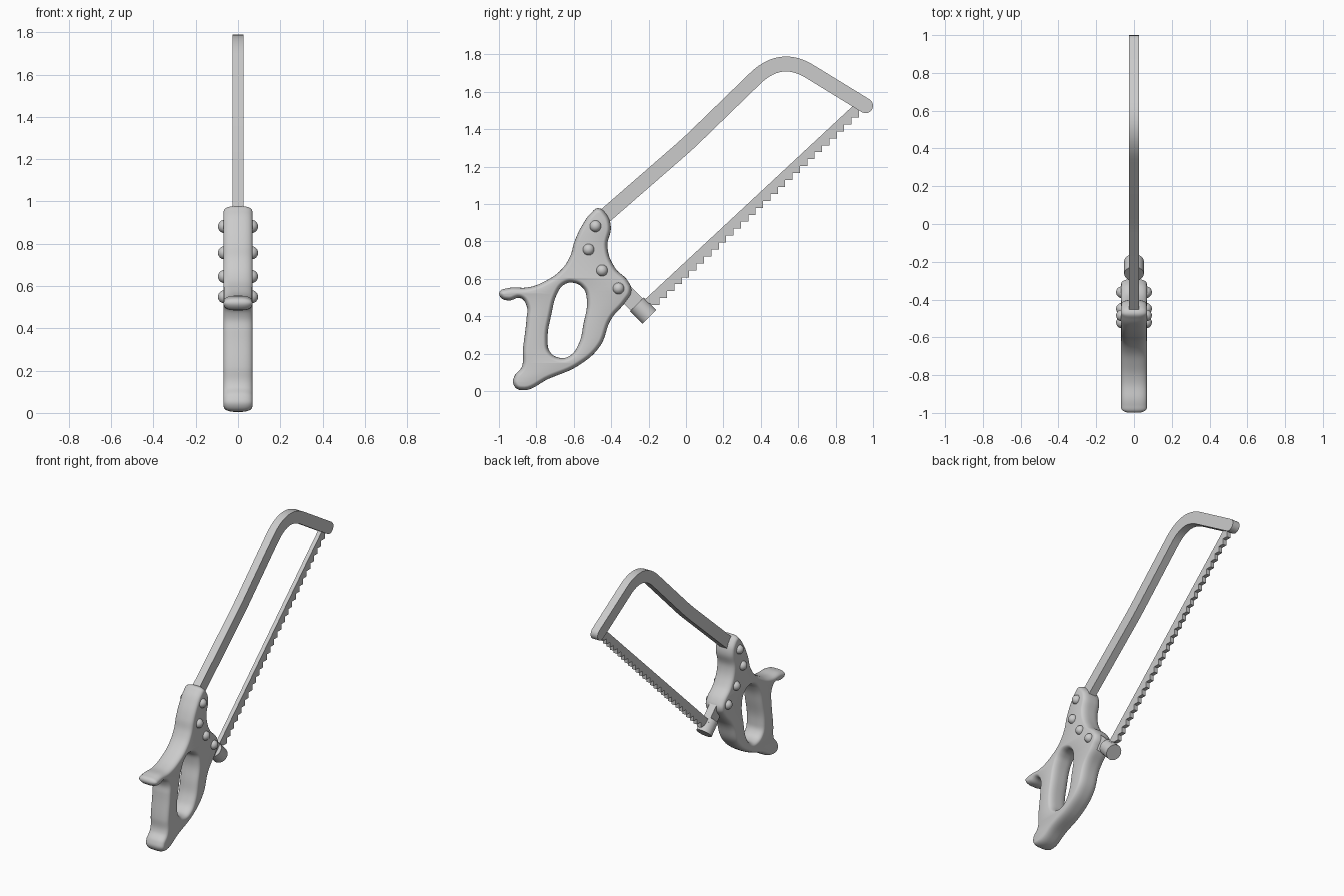
import bpy, bmesh, math
from mathutils import Matrix, Vector

if "Cube" in bpy.data.objects:
    bpy.data.objects.remove(bpy.data.objects["Cube"])

# maps a drawing in (y, z) with depth in x to world space
SIDE = Matrix(((0, 0, 1, 0), (1, 0, 0, 0), (0, 1, 0, 0), (0, 0, 0, 1)))


def finish(name, bm, angle=35):
    bmesh.ops.recalc_face_normals(bm, faces=bm.faces)
    me = bpy.data.meshes.new(name)
    bm.to_mesh(me)
    bm.free()
    ob = bpy.data.objects.new(name, me)
    bpy.context.collection.objects.link(ob)
    bpy.ops.object.select_all(action='DESELECT')
    ob.select_set(True)
    bpy.context.view_layer.objects.active = ob
    bpy.ops.object.shade_smooth_by_angle(angle=math.radians(angle))
    return ob


def prism(name, outline, half):
    """Extrude a (y, z) outline to x = -half..half."""
    bm = bmesh.new()
    face = bm.faces.new([bm.verts.new((-half, y, z)) for y, z in outline])
    out = bmesh.ops.extrude_face_region(bm, geom=[face])
    bmesh.ops.translate(bm, vec=(2 * half, 0, 0),
                        verts=[v for v in out['geom'] if isinstance(v, bmesh.types.BMVert)])
    return finish(name, bm)


def ribbon(path, width, round_end=False):
    """Outline of constant half width around a path."""
    pts = [Vector(p) for p in path]
    left, right = [], []
    for i, p in enumerate(pts):
        d = (pts[min(i + 1, len(pts) - 1)] - pts[max(i - 1, 0)]).normalized()
        n = Vector((-d.y, d.x)) * width
        left.append(p + n)
        right.append(p - n)
    cap = []
    if round_end:
        for k in range(1, 8):
            a = math.pi * k / 8
            cap.append(pts[-1] + n * math.cos(a) + d * width * math.sin(a))
    return left + cap + right[::-1]


# Handle: smooth closed outline with a grip hole and rounded edges
outer = [(-.47, .978), (-.425, .945), (-.402, .88), (-.42, .77), (-.38, .66), (-.31, .588),
         (-.292, .535), (-.325, .475), (-.40, .385), (-.46, .24), (-.57, .14), (-.73, .068),
         (-.885, .006), (-.922, .035), (-.917, .08), (-.878, .13), (-.872, .22), (-.853, .385),
         (-.852, .455), (-.885, .497), (-.945, .485), (-.988, .498), (-.997, .53), (-.955, .55),
         (-.837, .556), (-.74, .595), (-.666, .65), (-.62, .72), (-.596, .80), (-.553, .89),
         (-.505, .955)]
hole = [(-.61, .58), (-.55, .55), (-.53, .487), (-.548, .36), (-.575, .25), (-.62, .19),
        (-.675, .178), (-.727, .21), (-.74, .27), (-.72, .41), (-.687, .525), (-.655, .567)]
BEVEL, DEPTH_SCALE = .024, 2.1
cu = bpy.data.curves.new("handle_outline", 'CURVE')
cu.dimensions = '2D'
cu.fill_mode = 'BOTH'
cu.resolution_u = 8
cu.bevel_depth = BEVEL
cu.bevel_resolution = 4
cu.offset = -BEVEL
cu.extrude = .068 / DEPTH_SCALE - BEVEL
for loop in (outer, hole):
    sp = cu.splines.new('BEZIER')
    sp.bezier_points.add(len(loop) - 1)
    for bp, (y, z) in zip(sp.bezier_points, loop):
        bp.co = (y, z, 0)
        bp.handle_left_type = bp.handle_right_type = 'AUTO'
    sp.use_cyclic_u = True
temp = bpy.data.objects.new("handle_outline", cu)
bpy.context.collection.objects.link(temp)
deps = bpy.context.evaluated_depsgraph_get()
me = bpy.data.meshes.new_from_object(temp.evaluated_get(deps))
bm = bmesh.new()
bm.from_mesh(me)
bpy.data.objects.remove(temp)
bmesh.ops.remove_doubles(bm, verts=bm.verts, dist=.0003)
bm.transform(SIDE @ Matrix.Diagonal((1, 1, DEPTH_SCALE, 1)))
finish("handle", bm, 50)

# Bent frame bar
a, c, b = Vector((.37, 1.672)), Vector((.506, 1.804)), Vector((.66, 1.71))
bend = [a * (1 - t) ** 2 + c * 2 * t * (1 - t) + b * t * t for t in [i / 14 for i in range(15)]]
path = [(-.47, .905), (-.03, 1.288), (.02, 1.333), (.07, 1.381)] + bend + [(.96, 1.526)]
prism("frame", ribbon(path, .040, True), .027)

# Toothed blade
TEETH = 28
s, e = Vector((-.18, .46)), Vector((.925, 1.50))
edge = []
for i in range(TEETH):
    p, q = s.lerp(e, i / TEETH), s.lerp(e, (i + 1) / TEETH)
    edge += [p, Vector((q.x, p.y))]
prism("blade", edge + [e, Vector((.93, 1.56)), Vector((-.225, .485))], .014)

# Blade bracket and round clamp
prism("blade_bracket", ribbon([(-.40, .60), (-.22, .42)], .045), .026)
bm = bmesh.new()
bmesh.ops.create_cone(bm, cap_ends=True, segments=32, radius1=.052, radius2=.052, depth=.095)
bm.transform(Matrix.Translation((0, -.23, .43)) @ Matrix.Rotation(math.radians(45), 4, 'X'))
bm.normal_update()
# the 45 degree tilt leaves the axis along (y, -z)
finish("blade_clamp", bm)

# Rivets on both sides
for i, (y, z) in enumerate([(-.484, .882), (-.521, .757), (-.449, .645), (-.361, .549)]):
    bm = bmesh.new()
    for side in (-1, 1):
        bmesh.ops.create_uvsphere(bm, u_segments=20, v_segments=12, radius=.031,
                                  matrix=Matrix.Translation((side * .064, y, z)))
    finish(f"rivet_pair_{i + 1}", bm, 60)
